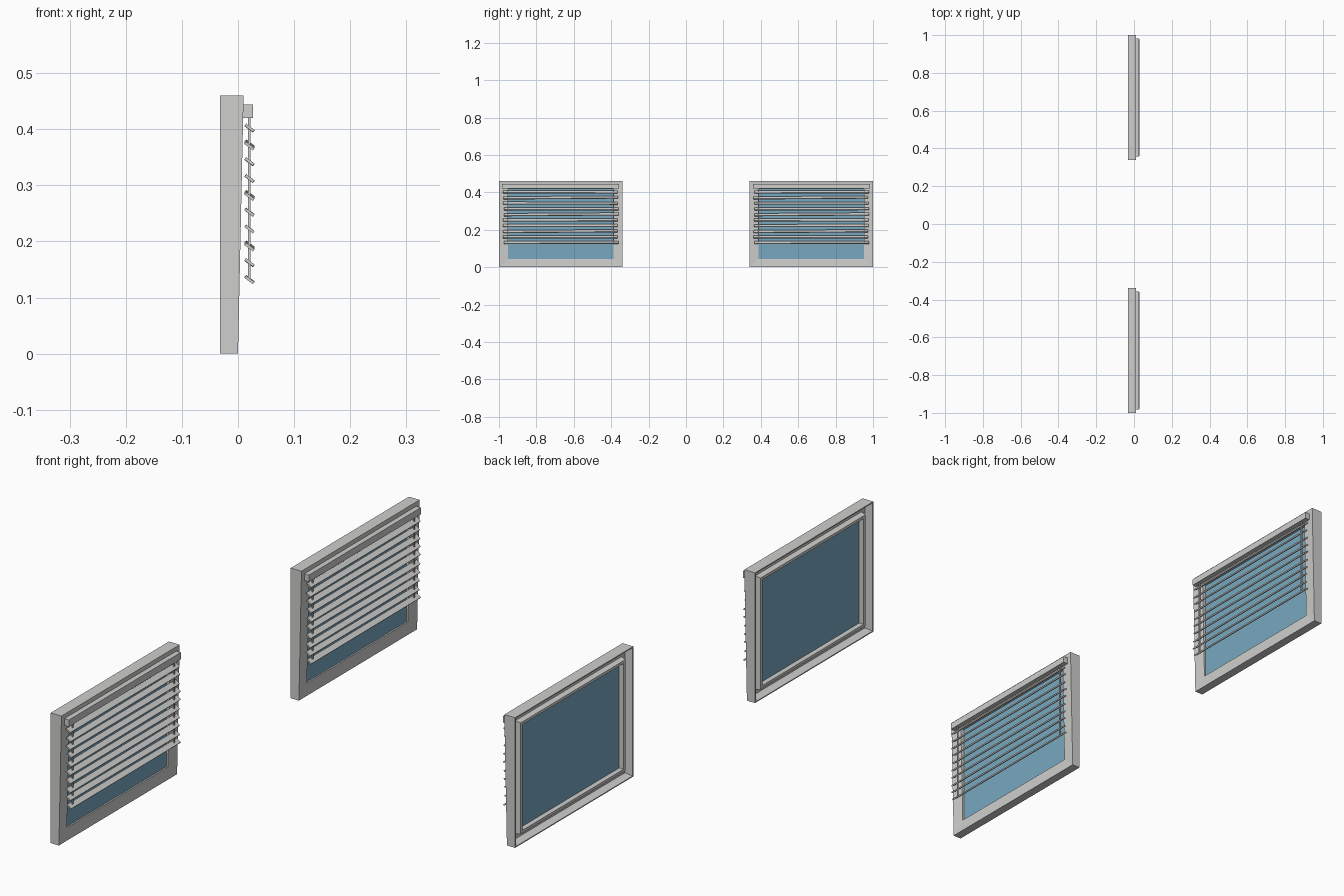
import bpy, bmesh, math, random
from mathutils import Matrix, Vector

if "Cube" in bpy.data.objects:
    bpy.data.objects.remove(bpy.data.objects["Cube"])

random.seed(4)


def material(name, rgb):
    m = bpy.data.materials.new(name)
    m.diffuse_color = (*rgb, 1)
    m.use_nodes = True
    m.node_tree.nodes["Principled BSDF"].inputs["Base Color"].default_value = m.diffuse_color
    return m


GREY = material("light grey paint", (0.62, 0.62, 0.61))
GLASS = material("blue glass", (0.19, 0.39, 0.53))

HALF_Y, HEIGHT, BACK = 0.33, 0.46, -0.032


def finish(bm, name, mat):
    bmesh.ops.recalc_face_normals(bm, faces=bm.faces)
    me = bpy.data.meshes.new(name)
    bm.to_mesh(me)
    bm.free()
    me.materials.append(mat)
    ob = bpy.data.objects.new(name, me)
    bpy.context.collection.objects.link(ob)
    return ob


def add_box(bm, centre, size, rot=Matrix.Identity(4)):
    mat = Matrix.Translation(Vector(centre)) @ rot @ Matrix.Diagonal((*size, 1))
    bmesh.ops.create_cube(bm, size=1, matrix=mat)


def make_frame(cy):
    # Mitred frame: profile of (inset, x, follows the leaning front?)
    profile = [(0, BACK, 0), (0, 0, 1), (0.048, -0.003, 1), (0.048, -0.028, 0),
               (0.037, -0.028, 0), (0.033, -0.009, 0), (0.014, -0.009, 0), (0.004, BACK, 0)]
    bm = bmesh.new()
    rings = []
    for sy, top in ((-1, 0), (1, 0), (1, 1), (-1, 1)):
        ring = []
        for d, x, lean in profile:
            z = HEIGHT - d * 0.9 if top else d * 0.9
            ring.append(bm.verts.new((x + lean * 0.01 * z / HEIGHT,
                                      cy + sy * (HALF_Y - d), z)))
        rings.append(ring)
    n = len(profile)
    for i in range(4):
        a, b = rings[i], rings[(i + 1) % 4]
        for j in range(n):
            k = (j + 1) % n
            bm.faces.new((a[j], a[k], b[k], b[j]))
    finish(bm, "window_frame", GREY)


def make_blind(cy):
    # Head rail
    bm = bmesh.new()
    add_box(bm, (0.018, cy, 0.432), (0.018, 0.625, 0.024))
    finish(bm, "blind_head_rail", GREY)
    # Tilted slats, a few hanging slightly crooked
    bm = bmesh.new()
    for i in range(10):
        roll = 0.007 if i in (1, 4, 7) else random.uniform(-0.002, 0.002)
        rot = Matrix.Rotation(roll, 4, 'X') @ Matrix.Rotation(math.radians(37), 4, 'Y')
        add_box(bm, (0.0205, cy + random.uniform(-0.004, 0.004), 0.402 - 0.03 * i),
                (0.019, 0.612, 0.005), rot)
    finish(bm, "blind_slats", GREY)
    # Ladder cords
    bm = bmesh.new()
    for s in (-1, 1):
        add_box(bm, (0.02, cy + s * 0.283, 0.277), (0.004, 0.005, 0.29))
    finish(bm, "blind_cords", GREY)


for cy in (-0.67, 0.67):
    make_frame(cy)
    # Glass pane
    bm = bmesh.new()
    add_box(bm, (-0.009, cy, HEIGHT / 2), (0.003, 0.58, 0.39))
    finish(bm, "glass_pane", GLASS)
    make_blind(cy)
